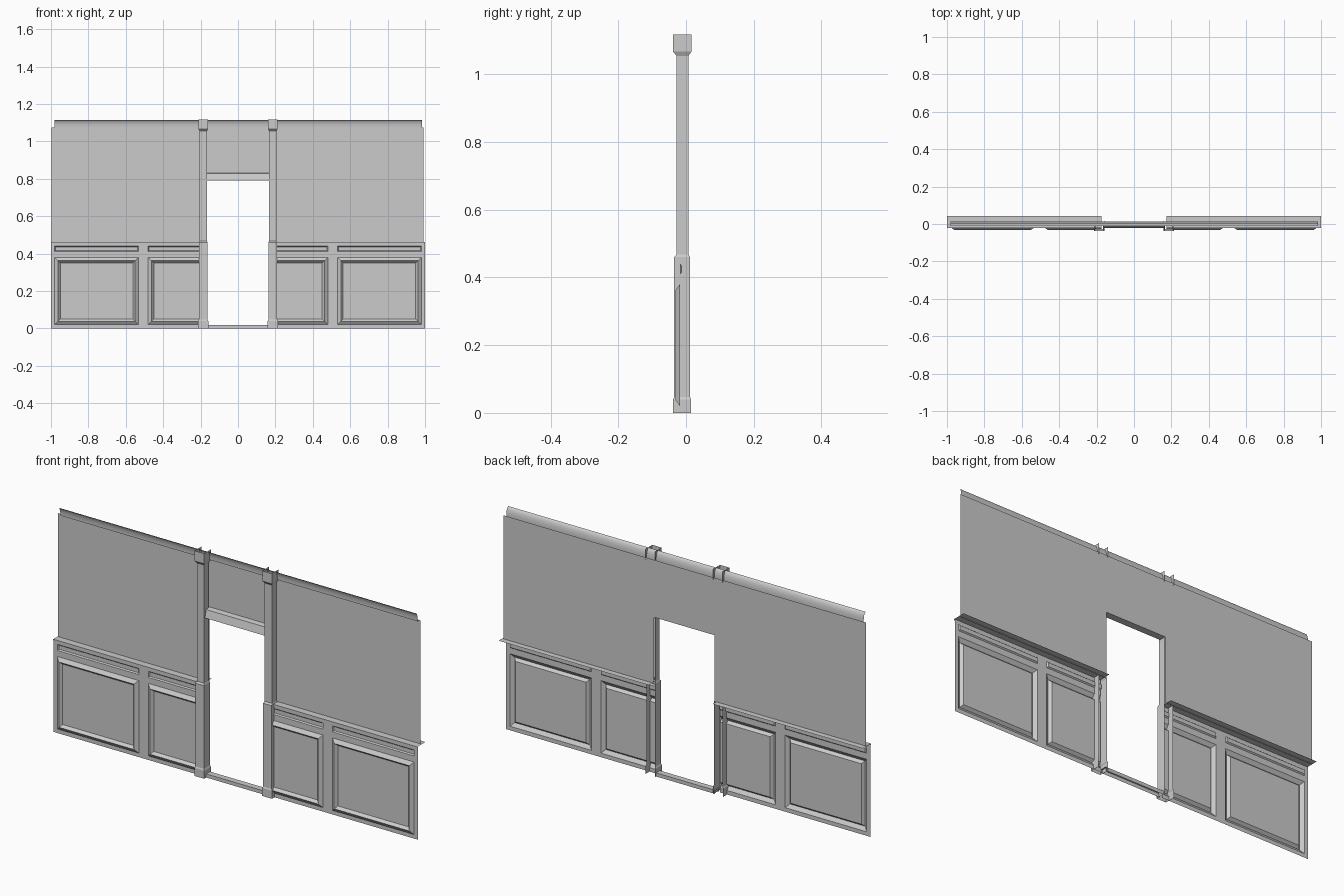
import bpy, bmesh, math

if "Cube" in bpy.data.objects:
    bpy.data.objects.remove(bpy.data.objects["Cube"])


def make(name, quads, clip_x=None, mirror=False):
    """Build a sheet object from a list of quads; optionally clip and mirror in x."""
    bm = bmesh.new()
    for q in quads:
        bm.faces.new([bm.verts.new(p) for p in q])
    bmesh.ops.remove_doubles(bm, verts=bm.verts, dist=1e-5)
    if clip_x is not None:
        bmesh.ops.bisect_plane(bm, geom=bm.verts[:] + bm.edges[:] + bm.faces[:],
                               plane_co=(clip_x, 0, 0), plane_no=(1, 0, 0), clear_outer=True)
    me = bpy.data.meshes.new(name)
    bm.to_mesh(me)
    bm.free()
    ob = bpy.data.objects.new(name, me)
    bpy.context.collection.objects.link(ob)
    if mirror:
        mod = ob.modifiers.new("Mirror", 'MIRROR')
        mod.use_mirror_merge = False
    return ob


def rect(x0, x1, z0, z1, y):
    """Front-facing vertical rectangle."""
    return [(x0, y, z0), (x1, y, z0), (x1, y, z1), (x0, y, z1)]


def sweep(profile, x0, x1):
    """Sweep an open (y, z) profile along x."""
    return [[(x0, a[0], a[1]), (x1, a[0], a[1]), (x1, b[0], b[1]), (x0, b[0], b[1])]
            for a, b in zip(profile, profile[1:])]


def rings(x0, x1, z0, z1, steps):
    """Nested rectangular rings of (inset, y), closed by a centre panel."""
    loops = [rect(x0 + i, x1 - i, z0 + i, z1 - i, y) for i, y in steps]
    quads = [[a[k], a[(k + 1) % 4], b[(k + 1) % 4], b[k]]
             for a, b in zip(loops, loops[1:]) for k in range(4)]
    return quads + [loops[-1]]


WALL_Y, FRAME_Y, DOOR = 0.013, -0.018, 0.166

# upper wall with door opening
make("upper_wall", [rect(-0.997, -DOOR, 0.46, 0.79, WALL_Y),
                    rect(DOOR, 0.993, 0.46, 0.79, WALL_Y),
                    rect(-0.997, -DOOR, 0.79, 1.075, WALL_Y),
                    rect(-DOOR, DOOR, 0.79, 1.075, WALL_Y),
                    rect(DOOR, 0.993, 0.79, 1.075, WALL_Y)])

# wainscot: frame, raised panel mouldings and grooves; clipped at the door
panels = [(-0.98, -0.532), (-0.48, -0.03)]
quads = []
for z0, z1 in [(0, 0.02), (0.38, 0.41), (0.44, 0.46)]:
    quads.append(rect(-1, 0, z0, z1, FRAME_Y))
for z0, z1, steps in [(0.02, 0.38, [(0, FRAME_Y), (0.018, -0.031), (0.03, FRAME_Y)]),
                      (0.41, 0.44, [(0, FRAME_Y), (0.005, -0.012)])]:
    for x0, x1 in [(-1, -0.98), (-0.532, -0.48), (-0.03, 0)]:
        quads.append(rect(x0, x1, z0, z1, FRAME_Y))
    for a, b in panels:
        quads += rings(a, b, z0, z1, steps)
make("wainscot", quads, clip_x=-0.175, mirror=True)

# chair rail ledge
make("chair_rail", sweep([(-0.022, 0.455), (-0.022, 0.462), (0.042, 0.462)], -1, -0.175),
     mirror=True)

# crown moulding
crown = [(WALL_Y, 1.07), (0.006, 1.07)]
for k in range(6):
    t = math.radians(18 * k)
    crown.append((0.006 - 0.016 * (1 - math.cos(t)), 1.075 + 0.04 * math.sin(t)))
ob = make("crown_moulding", sweep(crown, -0.98, 0.983))
bpy.context.view_layer.objects.active = ob
ob.select_set(True)
bpy.ops.object.shade_smooth_by_angle(angle=math.radians(35))

# open-backed pillars: (z, half width, front y, back y)
levels = [(0, 0.027, -0.038, 0.015), (0.04, 0.027, -0.038, 0.015),
          (0.047, 0.0235, -0.035, 0.012), (0.46, 0.0235, -0.035, 0.012),
          (0.468, 0.02, -0.028, 0.007), (1.055, 0.02, -0.028, 0.007),
          (1.067, 0.026, -0.038, 0.016), (1.118, 0.026, -0.038, 0.016)]
quads = []
cx = -0.186
us = [[(cx - w, b, z), (cx - w, f, z), (cx + w, f, z), (cx + w, b, z)] for z, w, f, b in levels]
for lo, hi in zip(us, us[1:]):
    quads += [[lo[k], lo[k + 1], hi[k + 1], hi[k]] for k in range(3)]
make("door_pillars", quads, mirror=True)

# door lintel and threshold
make("door_lintel", sweep([(WALL_Y, 0.832), (-0.012, 0.828), (-0.022, 0.79), (WALL_Y, 0.79)],
                          -DOOR, DOOR))
make("door_threshold", sweep([(-0.022, 0), (-0.022, 0.018), (0.008, 0.018), (0.008, 0)],
                             -DOOR, DOOR))
